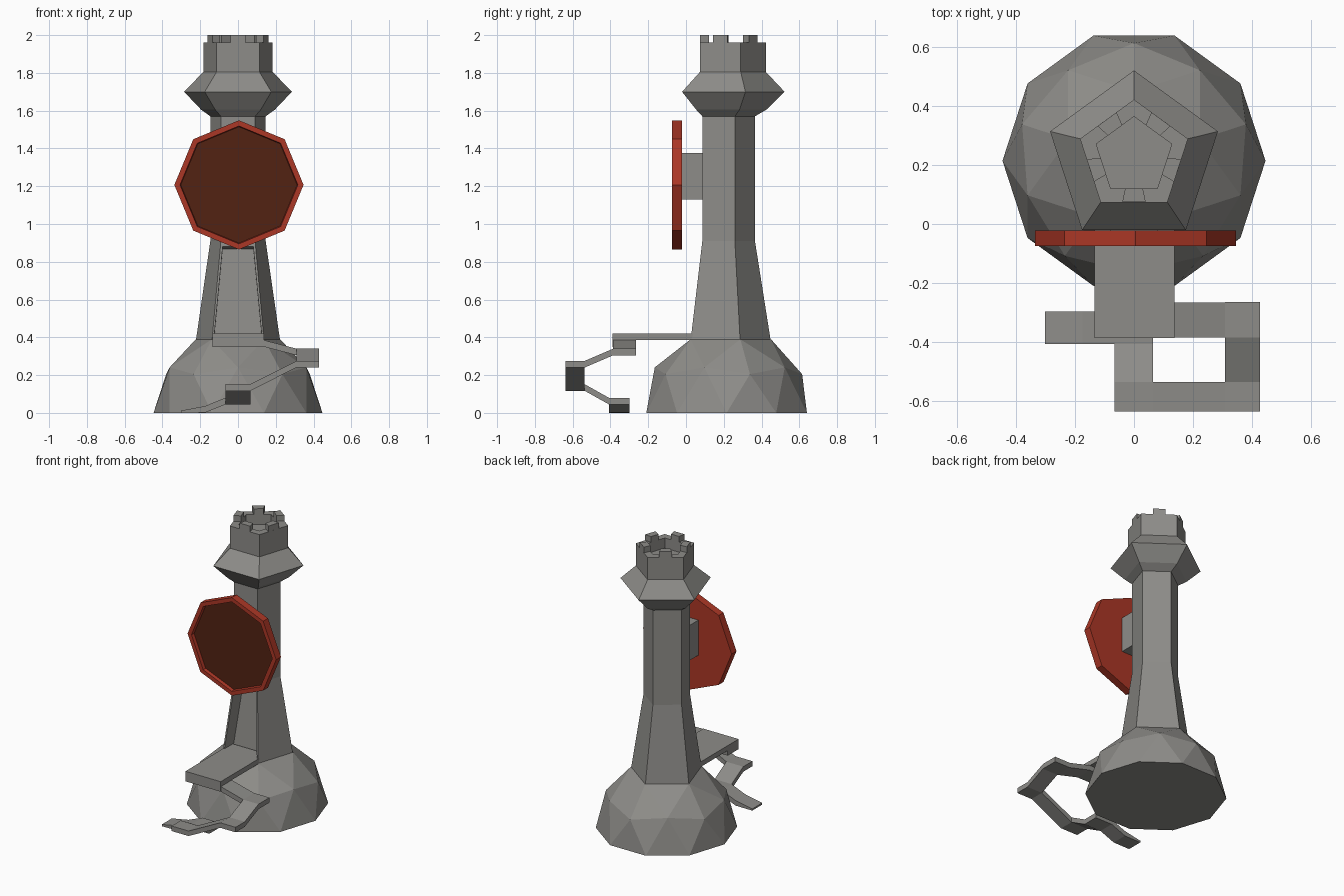
import bpy, bmesh, math
from mathutils import Matrix, Vector

if "Cube" in bpy.data.objects:
    bpy.data.objects.remove(bpy.data.objects["Cube"])


def material(name, rgb):
    m = bpy.data.materials.new(name)
    m.diffuse_color = (*rgb, 1)
    m.use_nodes = True
    m.node_tree.nodes["Principled BSDF"].inputs["Base Color"].default_value = m.diffuse_color
    return m


STONE = material("grey stone", (0.27, 0.265, 0.25))
RED = material("red rim", (0.41, 0.038, 0.019))
DARK = material("dark brown red", (0.085, 0.016, 0.006))


def finish(bm, name, *mats):
    bmesh.ops.recalc_face_normals(bm, faces=bm.faces)
    me = bpy.data.meshes.new(name)
    bm.to_mesh(me)
    bm.free()
    for m in mats:
        me.materials.append(m)
    ob = bpy.data.objects.new(name, me)
    bpy.context.collection.objects.link(ob)
    return ob


def loft(bm, rings):
    """Skin equal-sized rings of points and cap both ends."""
    vs = [[bm.verts.new(p) for p in r] for r in rings]
    n = len(vs[0])
    for a, b in zip(vs, vs[1:]):
        for i in range(n):
            j = (i + 1) % n
            bm.faces.new((a[i], a[j], b[j], b[i]))
    bm.faces.new(vs[0][::-1])
    bm.faces.new(vs[-1])


def pentagon(r, z, cy):
    return [(r * math.cos(a), cy + r * math.sin(a), z)
            for a in (math.pi / 2 + k * math.tau / 5 for k in range(5))]


def slab(bm, x0, x1, y0, y1, z, t=0.035):
    """Plate whose top corner heights run (x0y0, x1y0, x1y1, x0y1)."""
    xy = [(x0, y0), (x1, y0), (x1, y1), (x0, y1)]
    loft(bm, [[(x, y, max(h - t, 0)) for (x, y), h in zip(xy, z)],
              [(x, y, h) for (x, y), h in zip(xy, z)]])


# Faceted dome base
bm = bmesh.new()
bmesh.ops.create_icosphere(bm, subdivisions=2, radius=0.447)
cut = [v for v in bm.verts if v.co.z < -0.01 or v.co.z > 0.44]
bmesh.ops.delete(bm, geom=cut, context='VERTS')
bm.faces.new(sorted((v for v in bm.verts if v.co.z < 0.01),
                    key=lambda v: math.atan2(v.co.y, v.co.x)))
bm.transform(Matrix.Translation((0, 0.215, 0)) @ Matrix.Rotation(math.pi / 2, 4, 'Z')
             @ Matrix.Diagonal((1, 1, 1.025, 1)))
finish(bm, "dome_base", STONE)

# Five-sided shaft, flared collar and hollow crown
bm = bmesh.new()
profile = [(0.234, 0.385, 0.214), (0.154, 0.91, 0.211), (0.154, 1.57, 0.211),
           (0.205, 1.605, 0.22), (0.30, 1.70, 0.222), (0.193, 1.805, 0.23),
           (0.193, 1.96, 0.23), (0.135, 1.96, 0.23), (0.135, 1.89, 0.23)]
loft(bm, [pentagon(*p) for p in profile])
bmesh.ops.recalc_face_normals(bm, faces=bm.faces)
# Doorway recess in the front face
front = min((f for f in bm.faces if 0.5 < f.calc_center_median().z < 0.8),
            key=lambda f: f.calc_center_median().y)
bmesh.ops.inset_region(bm, faces=[front], thickness=0.014)
for v in front.verts:
    if v.co.z > 0.7:
        v.co += Vector((0, -0.002, -0.02))
inward = -front.normal.copy()
new = bmesh.ops.extrude_discrete_faces(bm, faces=[front])["faces"][0]
bmesh.ops.translate(bm, verts=new.verts, vec=inward * 0.1)
finish(bm, "tower_shaft", STONE)

# One battlement tooth in the middle of each crown side
bm = bmesh.new()
for k in range(5):
    rot = Matrix.Translation((0, 0.23, 0)) @ Matrix.Rotation(k * math.tau / 5, 4, 'Z')
    foot = [(-0.04, -0.156), (0.04, -0.156), (0.03, -0.109), (-0.03, -0.109)]
    loft(bm, [[rot @ Vector((x, y, z)) for x, y in foot] for z in (1.955, 2.0)])
finish(bm, "battlements", STONE)

# Mount block behind the disc
bm = bmesh.new()
slab(bm, -0.08, 0.08, -0.024, 0.10, [1.375] * 4, 0.245)
finish(bm, "disc_mount", STONE)


# Octagonal disc with a recessed dark face
def octagon(r, y):
    return [(0.005 + r * math.cos(k * math.pi / 4), y, 1.207 + r * math.sin(k * math.pi / 4))
            for k in range(8)]


bm = bmesh.new()
loft(bm, [octagon(0.342, -0.022), octagon(0.342, -0.075),
          octagon(0.312, -0.075), octagon(0.308, -0.052)])
bm.faces.ensure_lookup_table()
bm.faces[-1].material_index = 1
finish(bm, "octagon_disc", RED, DARK)

# Door platform
bm = bmesh.new()
slab(bm, -0.134, 0.138, -0.388, 0.12, [0.42] * 4)
finish(bm, "door_platform", STONE)

# Winding walkway: flat landings joined by sloping ramps
bm = bmesh.new()
landings = [(-0.134, 0.138, -0.388, -0.268, 0.385), (0.31, 0.428, -0.385, -0.265, 0.34),
            (0.31, 0.428, -0.638, -0.537, 0.275), (-0.066, 0.065, -0.638, -0.537, 0.152),
            (-0.066, 0.065, -0.408, -0.298, 0.08)]
for x0, x1, y0, y1, z in landings:
    slab(bm, x0, x1, y0, y1, [z] * 4)
slab(bm, 0.138, 0.31, -0.386, -0.266, (0.385, 0.34, 0.34, 0.385))
slab(bm, 0.31, 0.428, -0.537, -0.385, (0.275, 0.275, 0.34, 0.34))
slab(bm, 0.065, 0.31, -0.638, -0.537, (0.152, 0.275, 0.275, 0.152))
slab(bm, -0.066, 0.065, -0.537, -0.408, (0.152, 0.152, 0.08, 0.08))
slab(bm, -0.175, -0.066, -0.408, -0.298, (0.036, 0.08, 0.08, 0.036))
slab(bm, -0.302, -0.175, -0.408, -0.298, (0.012, 0.036, 0.036, 0.012))
finish(bm, "walkway", STONE)
